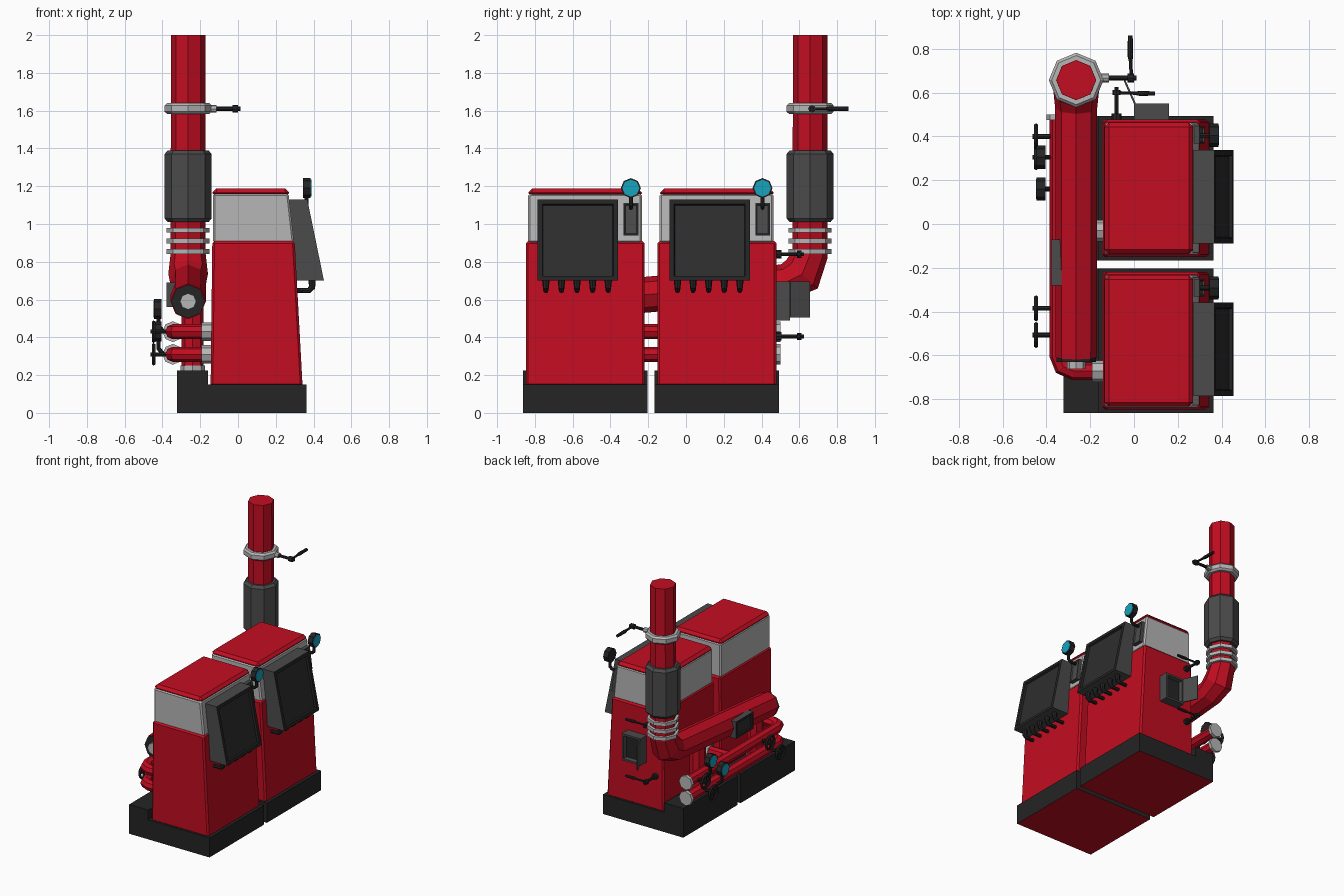
import bpy, bmesh, math
from mathutils import Vector as V

if "Cube" in bpy.data.objects:
    bpy.data.objects.remove(bpy.data.objects["Cube"])

def material(name, r, g, b):
    m = bpy.data.materials.new(name)
    m.diffuse_color = (r, g, b, 1)
    m.use_nodes = True
    m.node_tree.nodes["Principled BSDF"].inputs["Base Color"].default_value = m.diffuse_color
    return m

RED = material("red paint", .54, .004, .015)
GREY = material("light grey metal", .47, .47, .47)
DARK = material("dark grey metal", .07, .07, .07)
BLACK = material("black", .018, .018, .018)
SCREEN = material("screen charcoal", .026, .026, .026)
CYAN = material("cyan dial", .008, .37, .52)

def finish(name, bm, *mats):
    bmesh.ops.recalc_face_normals(bm, faces=bm.faces)
    me = bpy.data.meshes.new(name)
    bm.to_mesh(me)
    bm.free()
    for m in mats:
        me.materials.append(m)
    ob = bpy.data.objects.new(name, me)
    bpy.context.collection.objects.link(ob)
    return ob

def prism(name, pts, vec, *mats, bevel=0, inset=None):
    """Extrude a polygon by vec; inset=(direction, rim, depth) recesses one side.
    Rim takes material 1 and the recess takes the last material."""
    bm = bmesh.new()
    f = bm.faces.new([bm.verts.new(p) for p in pts])
    ext = bmesh.ops.extrude_face_region(bm, geom=[f])
    bmesh.ops.translate(bm, vec=V(vec), verts=[e for e in ext['geom'] if isinstance(e, bmesh.types.BMVert)])
    bmesh.ops.recalc_face_normals(bm, faces=bm.faces)
    if bevel:
        bmesh.ops.bevel(bm, geom=list(bm.edges), offset=bevel, segments=1, affect='EDGES')
    if inset:
        d, rim, depth = inset
        bm.normal_update()
        f = max(bm.faces, key=lambda q: q.normal.dot(V(d)) + q.calc_area() * .01)
        r = bmesh.ops.inset_region(bm, faces=[f], thickness=rim)['faces']
        for q in r:
            q.material_index = 1
        r2 = bmesh.ops.inset_region(bm, faces=[f], thickness=.006, depth=-depth)['faces']
        for q in r2:
            q.material_index = 1
        f.material_index = len(mats) - 1
    return finish(name, bm, *mats)

def box(name, lo, hi, *mats, **kw):
    (a, b, c), (d, e, f) = lo, hi
    return prism(name, [(a, b, c), (d, b, c), (d, e, c), (a, e, c)], (0, 0, f - c), *mats, **kw)

def profile(name, xz, y0, y1, *mats, **kw):
    return prism(name, [(x, y0, z) for x, z in xz], (0, y1 - y0, 0), *mats, **kw)

def tube(name, pts, r, mat, sides=8):
    """Mitred polygonal tube along a planar path."""
    pts = [V(p) for p in pts]
    n = len(pts)
    rad = r if isinstance(r, list) else [r] * n
    seg = [(pts[i + 1] - pts[i]).normalized() for i in range(n - 1)]
    ref = seg[0].cross(seg[-1])
    if ref.length < 1e-4:
        ref = V((1, 0, 0)) if abs(seg[0].z) > .9 else V((0, 0, 1))
        ref -= seg[0] * ref.dot(seg[0])
    ref.normalize()
    bm, rings = bmesh.new(), []
    for i, p in enumerate(pts):
        a, b = seg[max(i - 1, 0)], seg[min(i, n - 2)]
        t = (a + b).normalized()
        side = t.cross(ref) / max(t.dot(a), .5)
        rings.append([bm.verts.new(p + rad[i] * (ref * math.cos(k * math.tau / sides) + side * math.sin(k * math.tau / sides)))
                      for k in range(sides)])
    for u, w in zip(rings, rings[1:]):
        for k in range(sides):
            bm.faces.new((u[k], u[k - 1], w[k - 1], w[k]))
    bm.faces.new(rings[0])
    bm.faces.new(rings[-1])
    return finish(name, bm, mat)

def gauge(name, x, y, z, s):
    """Dial facing along s (+1 or -1) on x."""
    tube(name + "_case", [(x, y, z), (x + .04 * s, y, z)], .053, BLACK)
    tube(name + "_dial", [(x + .035 * s, y, z), (x + .043 * s, y, z)], .045, CYAN)

def wheel(name, y, z):
    bpy.ops.mesh.primitive_torus_add(major_segments=12, minor_segments=5, major_radius=.05, minor_radius=.01,
                                     location=(-.447, y, z), rotation=(0, math.pi / 2, 0))
    ob = bpy.context.object
    ob.name = name + "_rim"
    ob.data.materials.append(BLACK)
    box(name + "_spoke_a", (-.453, y - .05, z - .006), (-.441, y + .05, z + .006), BLACK)
    box(name + "_spoke_b", (-.453, y - .006, z - .05), (-.441, y + .006, z + .05), BLACK)
    tube(name + "_stem", [(-.463, y, z), (-.37, y, z)], .011, BLACK)

# Two identical boilers
for tag, o in (("rear", 0), ("front", -.697)):
    base = profile(tag + "_base", [(-.322, 0), (.362, 0), (.362, .15), (-.16, .15), (-.16, .225), (-.322, .225)],
                   -.166 + o, .493 + o, BLACK, RED)
    for p in base.data.polygons:          # red underside
        p.material_index = int(p.normal.z < -.9)
    profile(tag + "_body", [(-.145, .14), (.342, .14), (.300, .91), (-.136, .91)], -.151 + o, .478 + o, RED, bevel=.012)
    profile(tag + "_upper_casing", [(-.132, .9), (.297, .9), (.268, 1.16), (-.132, 1.16)],
            -.140 + o, .463 + o, GREY, bevel=.01)
    box(tag + "_cap", (-.135, -.137 + o, 1.143), (.27, .463 + o, 1.187), RED, bevel=.02)
    # tilted control screen
    profile(tag + "_screen", [(.262, 1.13), (.367, 1.13), (.455, .70), (.303, .70)], -.088 + o, .338 + o,
            DARK, BLACK, SCREEN, inset=((1, 0, .2), .035, .015))
    # row of hooked levers
    for i in range(5):
        y = -.045 + i * .0825 + o
        tube(f"{tag}_lever_{i}", [(.29, y, .648), (.375, y, .648), (.392, y, .665), (.392, y, .705)],
             [.012, .014, .016, .02], BLACK)
    # gauge with its mounting panel
    profile(tag + "_gauge_panel", [(.25, 1.11), (.30, 1.11), (.322, .94), (.25, .94)], .367 + o, .445 + o,
            DARK, DARK, DARK, inset=((1, 0, .12), .008, .008))
    tube(tag + "_gauge_stem", [(.28, .405 + o, 1.085), (.345, .405 + o, 1.085), (.363, .405 + o, 1.1),
                               (.363, .405 + o, 1.15)], .011, BLACK)
    gauge(tag + "_gauge", .345, .405 + o, 1.19, 1)
    # riser holding the flue
    y = .2 + o
    tube(tag + "_riser", [(-.24, y, .22), (-.24, y, .6)], .058, RED)
    tube(tag + "_riser_flange", [(-.24, y, .22), (-.24, y, .25)], .065, GREY)

# Flue and chimney
FX, FY = -.264, .657
tube("flue_pipe", [(FX, -.61, .59), (FX, .53, .692), (FX, .615, .735), (FX, FY, .84), (FX, FY, 2)],
     [.094, .096, .105, .093, .091], RED)
tube("flue_end_ring", [(FX, -.6, .59), (FX, -.63, .59)], .09, BLACK)
tube("flue_end_plug", [(FX, -.62, .59), (FX, -.662, .59)], .043, GREY)
for i, z in enumerate((.855, .91, .967)):
    tube(f"chimney_ring_{i}", [(FX, FY, z - .013), (FX, FY, z + .013)], .114, GREY)
tube("chimney_sleeve", [(FX, FY, z) for z in (1.01, 1.03, 1.37, 1.39)], [.108, .125, .125, .108], DARK)
tube("chimney_clamp", [(FX, FY, z) for z in (1.583, 1.595, 1.627, 1.64)], [.112, .125, .125, .112], GREY)
tube("damper_socket", [(-.15, .667, 1.61), (-.115, .667, 1.61)], .02, GREY)
tube("damper_rod", [(-.15, .667, 1.61), (.012, .667, 1.61)], .011, BLACK)
tube("damper_knob", [(-.03, .667, 1.61), (.0, .667, 1.61)], .02, BLACK)
tube("damper_handle", [(-.012, .66, 1.61), (-.015, .74, 1.61), (-.017, .77, 1.61), (-.017, .86, 1.61)],
     [.008, .008, .013, .011], BLACK)
# inspection plate on the flue
box("flue_plate", (-.378, -.28, .56), (-.33, -.07, .69), DARK, BLACK, SCREEN, inset=((-1, 0, 0), .025, .008))

# Water pipes with branches, collars and end flanges
for tag, z in (("upper", .43), ("lower", .31)):
    x = -.345
    tube(tag + "_water_pipe", [(x, .49, z), (x, -.6, z), (-.325, -.65, z), (-.275, -.672, z), (-.14, -.672, z)], .04, RED)
    tube(tag + "_water_branch", [(x, -.03, z), (-.14, -.03, z)], .04, RED)
    tube(tag + "_rear_flange", [(x, .475, z), (x, .5, z)], .055, GREY)
    for i, y in enumerate((-.03, -.672)):
        tube(f"{tag}_collar_{i}", [(-.192, y, z), (-.14, y, z)], .049, GREY)

# Valve wheels and pipe gauges
for i, (y, z) in enumerate(((.40, .43), (.305, .31), (-.385, .43), (-.507, .31))):
    wheel(f"valve_wheel_{i}", y, z)
for i, (y, z) in enumerate(((.305, .43), (.16, .31))):
    tube(f"pipe_gauge_stem_{i}", [(-.36, y, z), (-.395, y, z), (-.42, y, z + .03), (-.42, y, z + .1)], .011, BLACK)
    gauge(f"pipe_gauge_{i}", -.405, y, z + .12, -1)

# Rear box with its open door
box("rear_box", (0, .47, .49), (.16, .55, .695), DARK, DARK, BLACK, inset=((0, 1, 0), .02, .03))
prism("rear_box_door", [(0, .548, .505), (-.047, .654, .505), (-.039, .657, .505), (.008, .552, .505)], (0, 0, .19), DARK)

# Rear latches
for i, (z, dz) in enumerate(((.84, 0), (.405, .0))):
    tube(f"latch_base_{i}", [(-.08, .47, z), (-.08, .505, z)], .022, BLACK)
    tube(f"latch_rod_{i}", [(-.08, .47, z), (-.08, .625, z)], .01, BLACK)
    tube(f"latch_knob_{i}", [(-.08, .588, z), (-.08, .612, z)], .019, BLACK)
    tube(f"latch_handle_{i}", [(-.08, .6, z), (0, .597, z), (.03, .596, z), (.095, .596, z)],
         [.007, .007, .012, .009], BLACK)
